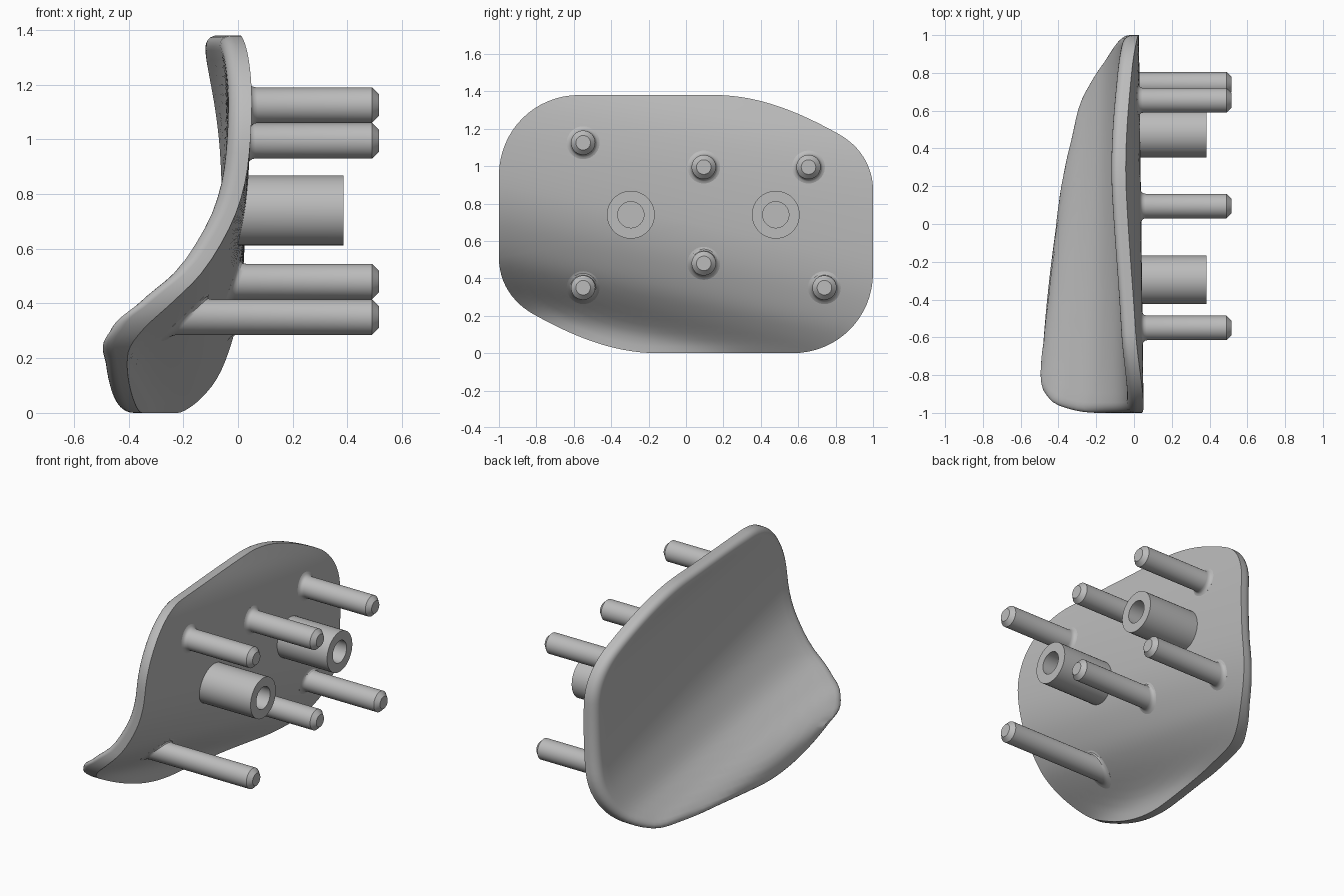
import bpy, bmesh, math
from mathutils import Vector

if "Cube" in bpy.data.objects:
    bpy.data.objects.remove(bpy.data.objects["Cube"], do_unlink=True)

grey = bpy.data.materials.new("plain grey")
grey.use_nodes = True
colour = (0.5, 0.5, 0.5, 1)
grey.diffuse_color = colour
grey.node_tree.nodes["Principled BSDF"].inputs["Base Color"].default_value = colour

MID = Vector((0, 0.69))
THICK = 0.086
ROUND = 0.055

# Cross-section of the plate: depth along a slanted height
PROFILE = [(-0.15, -0.41), (-0.05, -0.432), (0.05, -0.412), (0.12, -0.345),
           (0.2, -0.245), (0.3, -0.14), (0.42, -0.06), (0.55, 0), (0.7, 0.035),
           (0.95, 0.05), (1.14, 0.038), (1.27, 0.008), (1.4, -0.05), (1.55, -0.12)]


def tangent(i):
    a, b = PROFILE[max(i - 1, 0)], PROFILE[min(i + 1, len(PROFILE) - 1)]
    return (b[1] - a[1]) / (b[0] - a[0])


def section(s):
    i = 0
    while i < len(PROFILE) - 2 and s > PROFILE[i + 1][0]:
        i += 1
    (s0, x0), (s1, x1) = PROFILE[i], PROFILE[i + 1]
    w = s1 - s0
    t = (s - s0) / w
    return ((1 + 2 * t) * (1 - t) ** 2 * x0 + t * t * (3 - 2 * t) * x1
            + w * t * (1 - t) * ((1 - t) * tangent(i) - t * tangent(i + 1)))


def surface(y, z):
    return section(z + 0.2 * y) * (0.77 - 0.25 * y)


def back_surface(y, z):
    e = 0.01
    dy = (surface(y + e, z) - surface(y - e, z)) / (2 * e)
    dz = (surface(y, z + e) - surface(y, z - e)) / (2 * e)
    return surface(y, z) - THICK * math.sqrt(1 + dy * dy + dz * dz)


def bezier(a, b, c, d, n):
    a, b, c, d = map(Vector, (a, b, c, d))
    return [a * (1 - t) ** 3 + b * 3 * t * (1 - t) ** 2 + c * 3 * t * t * (1 - t) + d * t ** 3
            for t in (k / n for k in range(n))]


def line(a, b, n):
    return [Vector(a).lerp(Vector(b), k / n) for k in range(n)]


def skin(name, rings, cap_start=True, cap_end=True):
    """Join equal rings of points into one smooth grey object."""
    bm = bmesh.new()
    rows = [[bm.verts.new(p) for p in ring] for ring in rings]
    n = len(rows[0])
    for lower, upper in zip(rows, rows[1:]):
        for k in range(n):
            j = (k + 1) % n
            bm.faces.new((lower[k], lower[j], upper[j], upper[k]))
    if cap_start:
        bm.faces.new(rows[0])
    if cap_end:
        bm.faces.new(rows[-1])
    bmesh.ops.recalc_face_normals(bm, faces=bm.faces)
    mesh = bpy.data.meshes.new(name)
    bm.to_mesh(mesh)
    bm.free()
    mesh.materials.append(grey)
    ob = bpy.data.objects.new(name, mesh)
    bpy.context.collection.objects.link(ob)
    bpy.ops.object.select_all(action='DESELECT')
    ob.select_set(True)
    bpy.context.view_layer.objects.active = ob
    bpy.ops.object.shade_smooth_by_angle(angle=math.radians(32))
    return ob


# Plate outline: one half, then the same half turned by half a circle
half = (bezier((0.57, 0), (0.81, 0), (1, 0.19), (1, 0.43), 16)
        + line((1, 0.43), (1, 0.87), 8)
        + bezier((1, 0.87), (1, 1), (0.93, 1.11), (0.81, 1.175), 12)
        + bezier((0.81, 1.175), (0.62, 1.28), (0.4, 1.38), (0.15, 1.38), 16)
        + line((0.15, 1.38), (-0.57, 1.38), 12))
outline = half + [2 * MID - p for p in half]
count = len(outline)


def inset(d):
    result = []
    for k, p in enumerate(outline):
        t = (outline[(k + 1) % count] - outline[k - 1]).normalized()
        result.append(p + Vector((-t.y, t.x)) * d)
    return result


def scaled(points, f):
    return [MID + (p - MID) * f for p in points]


# Plate: inner face, straight rim, rounded edge, outer face
STEPS = 20
rings = []
for k in range(STEPS):
    ring = scaled(outline, 0.01 + 0.99 * k / (STEPS - 1))
    rings.append([(surface(*p), p.x, p.y) for p in ring])
for k in range(7):
    a = math.radians(90 * k / 6)
    ring = inset(ROUND * (1 - math.cos(a)))
    rings.append([(back_surface(*p) + ROUND * (1 - math.sin(a)), p.x, p.y) for p in ring])
for k in range(1, STEPS):
    ring = scaled(inset(ROUND), 1 - 0.99 * k / (STEPS - 1))
    rings.append([(back_surface(*p), p.x, p.y) for p in ring])
skin("curved_plate", rings)


def circle(y, z, r, x=None, lift=0.0, n=40):
    """Ring at a fixed depth, or following the plate when no depth is given."""
    ring = []
    for k in range(n):
        a = 2 * math.pi * k / n
        py, pz = y + r * math.cos(a), z + r * math.sin(a)
        ring.append((surface(py, pz) + lift if x is None else x, py, pz))
    return ring


# Pegs with a flared foot and a chamfered tip
PEGS = [(-0.55, 1.125), (0.095, 0.995), (0.655, 0.995),
        (0.095, 0.48), (-0.55, 0.35), (0.74, 0.35)]
for i, (y, z) in enumerate(PEGS):
    foot = [circle(y, z, r, lift=h) for r, h in
            ((0.088, -0.02), (0.088, 0), (0.076, 0.004), (0.068, 0.013), (0.065, 0.026))]
    tip = [circle(y, z, 0.065, 0.49), circle(y, z, 0.039, 0.516)]
    skin(f"peg_{i + 1}", foot + tip)

# Hollow bosses
for name, y in (("front_boss", -0.295), ("rear_boss", 0.48)):
    skin(name, [circle(y, 0.74, 0.128, lift=-0.02), circle(y, 0.74, 0.128, 0.385),
                circle(y, 0.74, 0.07, 0.385), circle(y, 0.74, 0.07, 0.05)])
